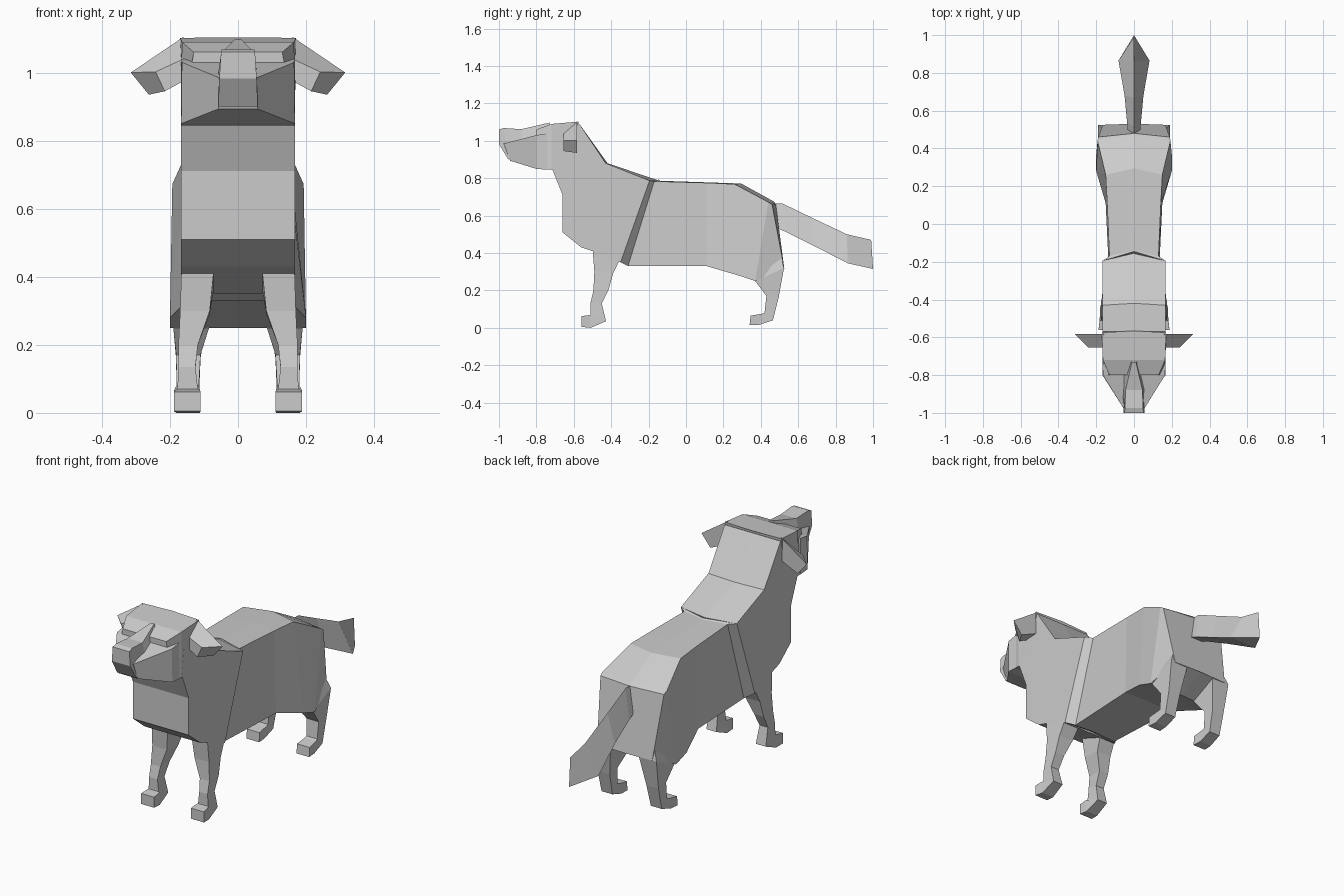
import bpy, bmesh

if "Cube" in bpy.data.objects:
    bpy.data.objects.remove(bpy.data.objects["Cube"])


def loft(name, rings, mirror=False):
    """Join equal-length rings of points with quads and cap both ends."""
    bm = bmesh.new()
    rows = [[bm.verts.new(p) for p in ring] for ring in rings]
    n = len(rows[0])
    for a, b in zip(rows, rows[1:]):
        for i in range(n):
            j = (i + 1) % n
            bm.faces.new((a[i], a[j], b[j], b[i]))
    bm.faces.new(rows[0][::-1])
    bm.faces.new(rows[-1])
    bmesh.ops.remove_doubles(bm, verts=bm.verts, dist=0.0005)
    bmesh.ops.recalc_face_normals(bm, faces=bm.faces)
    mesh = bpy.data.meshes.new(name)
    bm.to_mesh(mesh)
    bm.free()
    obj = bpy.data.objects.new(name, mesh)
    bpy.context.collection.objects.link(obj)
    if mirror:
        obj.modifiers.new("mirror", 'MIRROR')
    return obj


def section(top, bottom, bow=0.0):
    """Symmetric slice: top and bottom are (y, z, half width); bow moves the centre back."""
    (ya, za, wa), (yb, zb, wb) = top, bottom
    return [(-wa, ya, za), (0, ya + bow, za + bow * .1), (wa, ya, za),
            (wb, yb, zb), (0, yb + bow * .3, zb), (-wb, yb, zb)]


def limb(a, b, inner, outer):
    """Leg slice between front point a and back point b, both (y, z)."""
    return [(inner, *a), (outer, *a), (outer, *b), (inner, *b)]


# Chest and neck: side profile with a bowed rear edge
profile = [(-.57, 1.09), (-.43, .88), (-.195, .787), (-.35, .35), (-.5, .41),
           (-.56, .43), (-.66, .51), (-.66, .71), (-.72, .86), (-.7, 1.0)]
middle = [(y + (.05 if i == 2 else .01 if i == 1 else 0), z) for i, (y, z) in enumerate(profile)]
loft("chest_and_neck", [[(x, y, z) for y, z in p]
                        for x, p in ((-.167, profile), (0, middle), (.167, profile))])

# Body with the step behind the shoulders
loft("body", [
    section((-.195, .787, .167), (-.35, .35, .167), .05),
    section((-.17, .783, .13), (-.31, .33, .13), .03),
    section((.11, .775, .142), (.11, .33, .15), .02),
    section((.26, .768, .15), (.28, .28, .2), .035),
    section((.44, .672, .193), (.37, .25, .2), .03),
    section((.46, .66, .19), (.525, .32, .165), .02)])

# Tail: ridged on top, widening, ending in an upright edge
loft("tail", [
    section((.46, .665, 0), (.47, .54, .03)),
    section((.515, .665, 0), (.54, .51, .037)),
    section((.67, .59, 0), (.68, .44, .05)),
    section((.86, .5, 0), (.865, .345, .082)),
    section((.99, .47, 0), (1.0, .315, 0))])

# Head: skull, tapering cheeks and muzzle
loft("skull", [
    section((-.575, 1.102, .17), (-.6, .86, .165), .01),
    section((-.72, 1.09, .165), (-.72, .845, .167)),
    section((-.8, 1.06, .13), (-.8, .85, .167))])
loft("cheeks", [
    section((-.74, 1.04, .166), (-.74, .845, .167)),
    section((-.8, 1.03, .165), (-.8, .85, .167)),
    section((-.975, .985, .056), (-.94, .893, .058))])
loft("muzzle", [
    section((-.73, 1.097, .01), (-.73, 1.0, .06)),
    section((-.88, 1.062, .045), (-.88, .95, .065)),
    section((-.975, 1.068, .048), (-.95, .9, .058)),
    section((-1.0, 1.06, .05), (-1.0, .982, .055))])

# Drooping ears: full outline behind, smaller outline in front
back = [(.16, 1.105), (.315, 1.0), (.262, .935), (.16, .98)]
front = [(.16, 1.04), (.242, 1.002), (.215, .945), (.16, .975)]
loft("ears", [[(x, -.582, z) for x, z in back],
              [(x, -.655, z) for x, z in front]], True)

# Legs with forward-turned paws
loft("front_legs", [
    limb((-.5, .43), (-.35, .37), .07, .166),
    limb((-.49, .3), (-.39, .29), .083, .17),
    limb((-.495, .2), (-.415, .2), .118, .175),
    limb((-.51, .135), (-.45, .13), .125, .175),
    limb((-.51, .07), (-.428, .035), .118, .178),
    limb((-.515, .068), (-.51, .0), .112, .182),
    limb((-.56, .062), (-.56, .005), .11, .188)], True)
loft("hind_legs", [
    limb((.38, .35), (.51, .37), .09, .17),
    limb((.37, .25), (.524, .32), .085, .19),
    limb((.43, .17), (.495, .16), .11, .182),
    limb((.42, .08), (.465, .04), .115, .18),
    limb((.405, .075), (.39, .015), .115, .184),
    limb((.345, .065), (.34, .015), .112, .188)], True)
